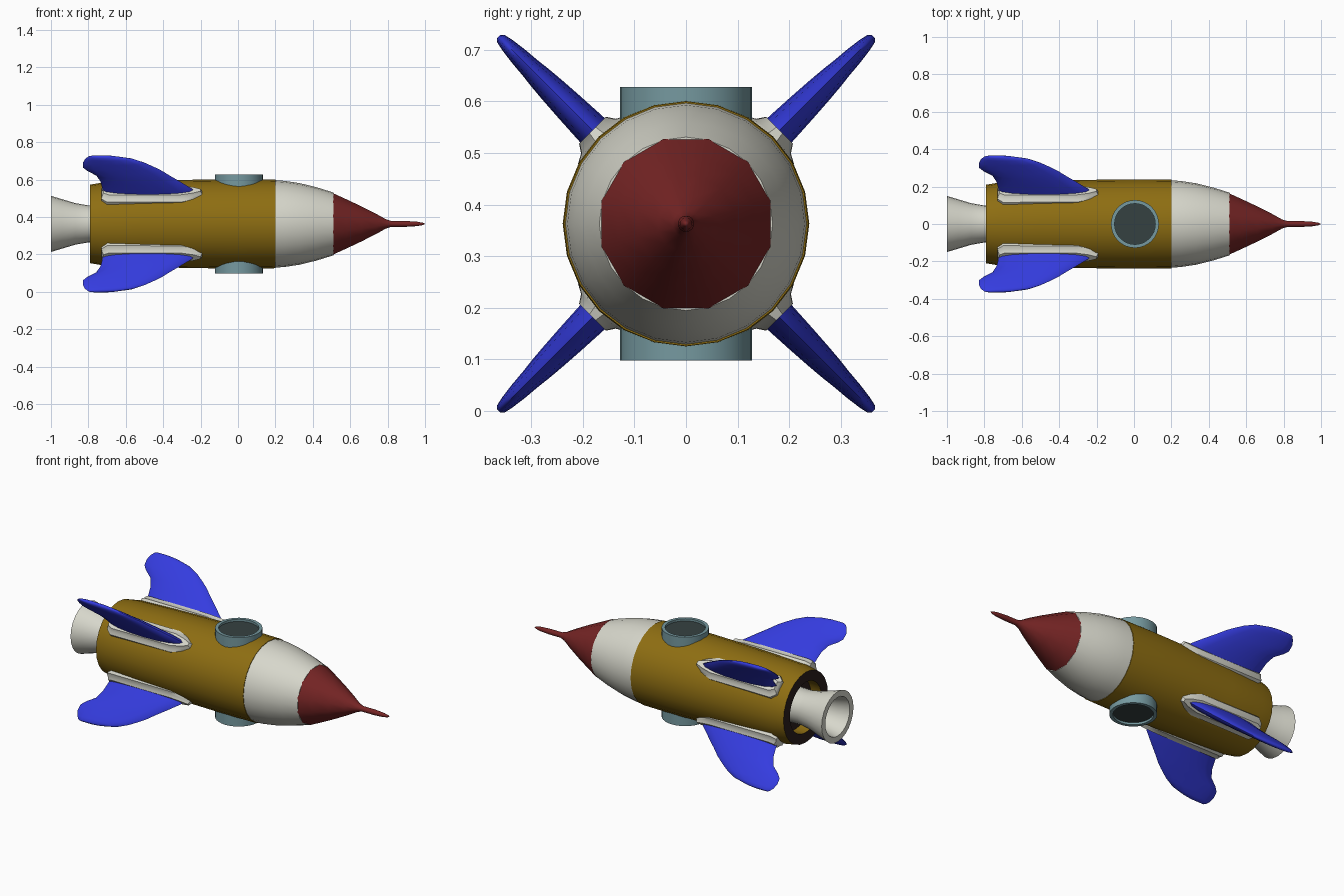
import bpy, bmesh, math
from mathutils import Matrix

cube = bpy.data.objects.get("Cube")
if cube:
    bpy.data.objects.remove(cube, do_unlink=True)

AXIS_Z = 0.363


def material(name, rgb):
    m = bpy.data.materials.new(name)
    m.use_nodes = True
    m.diffuse_color = (*rgb, 1)
    m.node_tree.nodes["Principled BSDF"].inputs["Base Color"].default_value = (*rgb, 1)
    return m


MUSTARD = material("mustard", (0.27, 0.155, 0.006))
WHITE = material("off white", (0.68, 0.68, 0.6))
RED = material("dark red", (0.18, 0.018, 0.018))
BLUE = material("blue", (0.035, 0.045, 0.74))
TEAL = material("grey teal", (0.18, 0.32, 0.35))
GLASS = material("dark glass", (0.036, 0.053, 0.053))
DARK = material("dark brown", (0.025, 0.014, 0.012))


def loft(name, rings, mats, spin=0.0, place=Matrix(), smooth=40, caps=(False, False)):
    """Skin a list of equal rings; mats gives one material per band."""
    bm = bmesh.new()
    slots = list(dict.fromkeys(mats))
    rows = [[bm.verts.new(p) for p in ring] for ring in rings]
    n = len(rows[0])
    for a, b, mat in zip(rows, rows[1:], mats):
        for i in range(n):
            j = (i + 1) % n
            bm.faces.new((a[i], a[j], b[j], b[i])).material_index = slots.index(mat)
    for row, cap, mat in ((rows[0], caps[0], mats[0]), (rows[-1], caps[1], mats[-1])):
        if cap:
            bm.faces.new(row).material_index = slots.index(mat)
    bmesh.ops.remove_doubles(bm, verts=bm.verts, dist=1e-5)
    bmesh.ops.recalc_face_normals(bm, faces=bm.faces)
    mesh = bpy.data.meshes.new(name)
    bm.to_mesh(mesh)
    bm.free()
    for m in slots:
        mesh.materials.append(m)
    mesh.shade_smooth()
    mesh.set_sharp_from_angle(angle=math.radians(smooth))
    ob = bpy.data.objects.new(name, mesh)
    ob.matrix_world = Matrix.Translation((0, 0, AXIS_Z)) @ Matrix.Rotation(spin, 4, "X") @ place
    bpy.context.collection.objects.link(ob)
    return ob


def lathe(name, profile, mats, sides=24, turn=0.0, **kw):
    """Turn an (x, radius) profile around the x axis."""
    angles = [math.tau * i / sides + turn for i in range(sides)]
    rings = [[(x, r * math.cos(a), r * math.sin(a)) for a in angles] for x, r in profile]
    if not isinstance(mats, list):
        mats = [mats] * (len(profile) - 1)
    return loft(name, rings, mats, **kw)


# Hull: recessed tail, dark rim, long barrel
lathe("hull",
      [(-0.72, 0), (-0.72, 0.15), (-0.79, 0.15), (-0.79, 0.21), (-0.72, 0.222),
       (-0.5, 0.23), (-0.25, 0.236), (0, 0.239), (0.2, 0.237), (0.2, 0.225)],
      [DARK, MUSTARD, DARK] + [MUSTARD] * 6)

# White shoulder
lathe("shoulder",
      [(0.19, 0.2345), (0.25, 0.23), (0.33, 0.218), (0.42, 0.196), (0.51, 0.168), (0.51, 0)], WHITE)

# Faceted nose with a thin spike
lathe("nose",
      [(0.508, 0), (0.508, 0.17), (0.58, 0.136), (0.66, 0.097), (0.74, 0.055), (0.79, 0.026),
       (0.82, 0.016), (0.9, 0.016), (0.96, 0.012), (0.99, 0.006), (1, 0)],
      RED, sides=12, turn=math.radians(15), smooth=50)

# Engine nozzle
lathe("nozzle",
      [(-0.72, 0.1), (-0.8, 0.099), (-0.87, 0.111), (-0.94, 0.132), (-1, 0.15),
       (-1, 0.115), (-0.93, 0.098), (-0.82, 0.08), (-0.82, 0)], WHITE)

# Portholes above and below
for side, sign in (("top", -1), ("bottom", 1)):
    lathe(side + "_porthole",
          [(0.1, 0.128), (0.265, 0.128), (0.265, 0.109), (0.252, 0.109), (0.252, 0)],
          [TEAL, TEAL, TEAL, GLASS], sides=32,
          place=Matrix.Translation((0.005, 0, 0)) @ Matrix.Rotation(sign * math.pi / 2, 4, "Y"))

# Fin stations: radius, trailing x, leading x, half thickness
STATIONS = [(0.22, -0.72, -0.22, 0.035), (0.265, -0.725, -0.245, 0.033),
            (0.32, -0.735, -0.31, 0.03), (0.365, -0.757, -0.365, 0.027),
            (0.4, -0.805, -0.405, 0.024), (0.425, -0.828, -0.44, 0.021),
            (0.46, -0.83, -0.495, 0.018), (0.49, -0.818, -0.56, 0.014),
            (0.508, -0.802, -0.65, 0.01), (0.513, -0.79, -0.7, 0.005)]
SECTION = [math.tau * i / 16 for i in range(16)]
fin_rings = [[((te + le) / 2 + (le - te) / 2 * math.cos(a), t * math.sin(a), r) for a in SECTION]
             for r, te, le, t in STATIONS]

# Flared fairing at the foot of each fin
half = [(-0.19, 0.015), (-0.235, 0.042), (-0.3, 0.064), (-0.7, 0.066), (-0.73, 0.04)]
outline = half + [(x, -w) for x, w in reversed(half)]
fairing_rings = [[(-0.46 + (x + 0.46) * sx, w * sw, r) for x, w in outline]
                 for r, sx, sw in ((0.19, 1, 1), (0.23, 1, 1), (0.24, 0.985, 0.72), (0.256, 0.96, 0.56))]

for k, label in enumerate(("upper_right", "upper_left", "lower_left", "lower_right")):
    spin = math.radians(45 + 90 * k)
    loft(label + "_fin", fin_rings, [BLUE] * 9, spin=spin, smooth=60, caps=(True, True))
    loft(label + "_fairing", fairing_rings, [WHITE] * 3, spin=spin, smooth=45, caps=(True, True))
